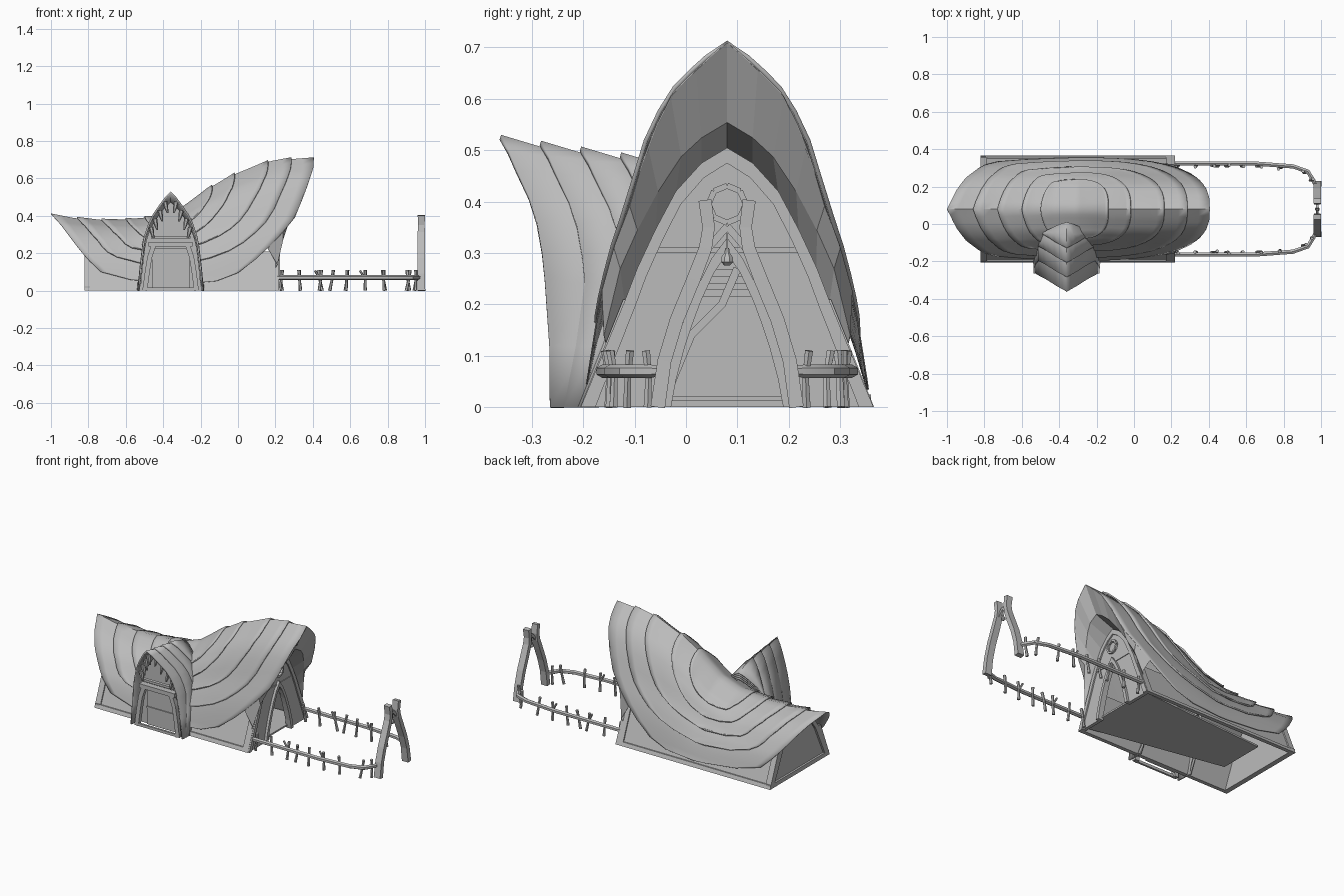
import bpy, bmesh, math, random
from mathutils import Vector

random.seed(4)
cube = bpy.data.objects.get("Cube")
if cube:
    bpy.data.objects.remove(cube, do_unlink=True)

grey = bpy.data.materials.new("weathered grey")
grey.use_nodes = True
grey.diffuse_color = (0.5, 0.5, 0.5, 1)
grey.node_tree.nodes["Principled BSDF"].inputs["Base Color"].default_value = (0.5, 0.5, 0.5, 1)
CY = 0.08          # centre line of the hall
PX = -0.36         # centre line of the porch


def finish(name, bm, thick=0, smooth=False, offset=-1):
    mesh = bpy.data.meshes.new(name)
    bm.to_mesh(mesh)
    bm.free()
    mesh.materials.append(grey)
    ob = bpy.data.objects.new(name, mesh)
    bpy.context.collection.objects.link(ob)
    if thick:
        mod = ob.modifiers.new("thickness", "SOLIDIFY")
        mod.thickness, mod.offset = thick, offset
    if smooth:
        bpy.ops.object.select_all(action="DESELECT")
        ob.select_set(True)
        bpy.context.view_layer.objects.active = ob
        bpy.ops.object.shade_smooth_by_angle(angle=math.radians(35))
    return ob


def loft(name, rows, thick=0, smooth=False, wrap=False, caps=False, offset=-1):
    bm = bmesh.new()
    vs = [[bm.verts.new(p) for p in row] for row in rows]
    n = len(rows[0])
    for a, b in zip(vs, vs[1:]):
        for j in range(n if wrap else n - 1):
            k = (j + 1) % n
            bm.faces.new((a[j], a[k], b[k], b[j]))
    if caps:
        bm.faces.new(vs[0])
        bm.faces.new(vs[-1])
    bmesh.ops.remove_doubles(bm, verts=bm.verts, dist=0.0002)
    if caps:
        bmesh.ops.recalc_face_normals(bm, faces=bm.faces)
    return finish(name, bm, thick, smooth, offset)


def tube(name, path, radii, sides=6, flat=1):
    pts = [Vector(p) for p in path]
    if not isinstance(radii, (list, tuple)):
        radii = [radii] * len(pts)
    rows = []
    for i, p in enumerate(pts):
        t = (pts[min(i + 1, len(pts) - 1)] - pts[max(i - 1, 0)]).normalized()
        a = t.cross(Vector((0, 0, 1) if abs(t.z) < 0.5 else (1, 0, 0))).normalized()
        b = t.cross(a) * flat
        angles = [math.tau * (k + 0.5) / sides for k in range(sides)]
        rows.append([p + radii[i] * (a * math.cos(q) + b * math.sin(q)) for q in angles])
    return loft(name, rows, smooth=sides > 5, wrap=True, caps=True)


def band(name, profile, x0, x1, grow):
    # flat arch strip: profile against a copy shrunk towards the doorway
    inner = [(u * (1 - grow), z * (1 - grow * .6)) for u, z in profile]
    rows = [[(x, CY + p[0], p[1]) for x, p in ((x0, o), (x1, o), (x1, i), (x0, i))]
            for o, i in zip(profile, inner)]
    return loft(name, rows, wrap=True, caps=True)


def box(name, lo, hi):
    rows = [[(x, lo[1], lo[2]), (x, hi[1], lo[2]), (x, hi[1], hi[2]), (x, lo[1], hi[2])]
            for x in (lo[0], hi[0])]
    return loft(name, rows, wrap=True, caps=True)


def interp(table, v):
    for (a, p), (b, q) in zip(table, table[1:]):
        if v <= b:
            return p + (q - p) * max(0, (v - a) / (b - a))
    return table[-1][1]


def mirror(half):
    return [(-u, z) for u, z in reversed(half[1:])] + half


# Swept saddle roof: ridge height along x, relative height across at each end
RIDGE = [(-1, .413), (-.86, .385), (-.72, .372), (-.55, .374), (-.42, .39), (-.3, .435),
         (-.17, .53), (-.02, .615), (.16, .685), (.28, .703), (.405, .713)]
TALL = [(0, 1), (.06, .925), (.11, .855), (.155, .725), (.19, .56), (.22, .45), (.25, .3), (.275, .08)]
LOW = [(0, 1), (.1, .89), (.165, .75), (.235, .46), (.275, .08)]
LOW_TIP = [(0, 1), (.36, .93), (.6, .86), (.85, .73), (.95, .58), (1, 0)]


def roof_height(x, u):
    f = min(max((-.3 - x) / .4, 0), 1)
    return interp(RIDGE, x) * (interp(TALL, abs(u)) * (1 - f) + interp(LOW, abs(u)) * f)


def roof_edge(u, left, right, b):
    s = min(abs(u) / b, 1)
    mid = -0.3
    return mid + (left - mid) * interp(LOW_TIP, s), mid + (right - mid) * (1 - s ** 2.8) ** (1 / 2.8)


layers = [(-1, .405, .276), (-.86, .285, .25), (-.73, .16, .214), (-.6, -.02, .18), (-.5, -.14, .14)]
for k, (left, right, b) in enumerate(layers):
    rows = []
    for i in range(-12, 13):
        u = b * math.sin(math.pi / 2 * i / 12)
        xa, xb = roof_edge(u, left, right, b)
        row = []
        for j in range(25):
            f = j / 24
            x = xa + (xb - xa) * f
            edge = max(abs(u) / b, abs(2 * f - 1)) ** 4
            lift = 0.003 * k + (0.007 * edge if k else 0)
            row.append((x, CY + u + math.copysign(lift, u) * (u != 0), roof_height(x, u) + lift))
        rows.append(row)
    loft(f"roof_layer_{k + 1}", rows, thick=0.008 if k else 0.003, smooth=True)

# Flared soffit under the tall end
wall_arch = [(0, .505), (.05, .475), (.1, .42), (.14, .345), (.175, .27), (.2, .205), (.235, .12)]
lip_arch = [(0, .555), (.05, .525), (.09, .488), (.135, .42), (.175, .345), (.208, .27), (.24, .14)]
lip_x = [.33, .33, .315, .29, .265, .24, .21]
rim = []
for u in (0, .06, .11, .155, .19, .22, .243):
    x = roof_edge(u, *layers[0])[1]
    rim.append((x, u, roof_height(x, u) - 0.003))
for side, name in ((1, "soffit_back"), (-1, "soffit_front")):
    loft(name, [[(.2, CY + side * u, z) for u, z in wall_arch],
                [(x, CY + side * u, z) for x, (u, z) in zip(lip_x, lip_arch)],
                [(x, CY + side * u, z) for x, u, z in rim]], thick=0.002, offset=0)

# Tall end wall with open doorway, arch trim, beam and round window
outer = mirror(wall_arch[:-1] + [(.285, 0)])
door = mirror([(0, .3), (.02, .275), (.045, .23), (.065, .18), (.08, .13), (.1, .06), (.11, 0)])
loft("tall_end_wall", [[(.2, CY + u, z) for u, z in p] for p in (outer, door)], thick=0.02, offset=0)
band("tall_end_trim", outer, .2, .218, .1)
band("doorway_frame", mirror([(0, .33), (.03, .29), (.06, .23), (.08, .18), (.098, .13), (.118, .06), (.13, 0)]),
     .2, .225, .16)
box("tall_end_beam", (.205, CY - .14, .3), (.214, CY + .14, .312))
ring = [(.22, CY + .036 * math.cos(a * math.pi / 4), .395 + .036 * math.sin(a * math.pi / 4)) for a in range(10)]
for a, b in zip(ring, ring[1:]):
    tube("round_window", [a, b], 0.008, 4)

# Low end wall with recessed panel and frame
low = mirror([(0, .355), (.1, .32), (.175, .22), (.285, 0)])
loft("low_end_wall", [[(x, CY + u, z) for u, z in low] for x in (-.808, -.79)], wrap=True, caps=True)
band("low_end_frame", low, -.82, -.805, .12)
box("low_end_sill", (-.82, CY - .28, 0), (-.79, CY + .28, .025))

# Leaning side walls with rails and corner posts
for side, name in ((1, "back"), (-1, "front")):
    def lean(x, z, out=0):
        return (x, CY + side * (.278 + out - .4 * z), z)

    def slab(part, x0, x1, z0, z1, out):
        loft(f"{name}_{part}", [[lean(x, z0, out), lean(x, z1, out), lean(x, z1, -.015), lean(x, z0, -.015)]
                                for x in (x0, x1)], wrap=True, caps=True)
    slab("wall", -.81, .2, 0, .21, 0)
    slab("sill", -.82, .21, 0, .022, .008)
    slab("low_post", -.82, -.785, 0, .21, .008)
    slab("tall_post", .172, .21, 0, .21, .008)

# Floor tapering to the low end, and interior stair
plan = [(.2, CY + .25), (-.64, CY + .19), (-.64, CY - .09), (.2, CY - .25)]
loft("floor", [[(x, y, z) for x, y in plan] for z in (.012, .022)], wrap=True, caps=True)
for i, z in enumerate((.215, .24, .268)):
    box(f"stair_tread_{i + 1}", (-.05 - .04 * i, CY - .06, z), (.0 - .04 * i, CY + .06, z + .014))
for dx in (0, .05):
    tube("stair_rail", [(dx, CY - .12, .02), (dx, CY - .07, .14), (dx, CY - .01, .2), (dx, CY + .02, .27)], 0.011, 4)

# Porch shells: half width, height, front edge depth
PORCH = [(0, .53, -.36), (.03, .5, -.345), (.06, .46, -.328), (.095, .41, -.305), (.12, .36, -.29),
         (.14, .3, -.28), (.15, .25, -.275), (.165, .12, -.266), (.176, 0, -.265)]
for k in range(4):
    rows = []
    for side, pts in ((-1, PORCH[:0:-1]), (1, PORCH)):
        for w, z, y in pts:
            front = y + k * (.078 if z > .25 else .078 * (.35 + z * 2.6))
            back = max(-.17 + .34 * z, front + .01)
            row = []
            for f in (1, .5, 0):
                yy = front + (back - front) * f
                drop = (.3 * (yy - y) - .012 * k) * z / .53
                row.append((PX + side * (w + .002 * k * (w > 0)), yy, z - drop))
            rows.append(row)
    loft(f"porch_shell_{k + 1}", rows, thick=0.01, smooth=True)

# Porch door, leaning frame, beams and hanging teeth
gable = mirror([(w * .93, z * .9) for w, z, y in PORCH])
loft("porch_back_wall", [[(PX + u, y, z) for u, z in gable] for y in (-.205, -.195)], wrap=True, caps=True)
box("porch_door", (PX - .1, -.214, 0), (PX + .1, -.205, .225))
box("door_band", (PX - .1, -.22, .1), (PX + .1, -.21, .11))
box("porch_step", (PX - .15, -.262, 0), (PX + .15, -.25, .016))
box("porch_lintel", (PX - .118, -.265, .235), (PX + .118, -.23, .26))
box("porch_upper_beam", (PX - .105, -.26, .278), (PX + .105, -.24, .292))
for side in (-1, 1):
    tube("porch_post", [(PX + side * u, -.25, z) for u, z in ((.138, 0), (.125, .1), (.112, .18), (.092, .24))], 0.018, 4)
    for w, z, y in ((.03, .465, -.305), (.058, .42, -.29), (.085, .375, -.275), (.105, .33, -.265)):
        x = PX + side * w
        tube("hanging_tooth", [(x, y, z + .01), (x - side * .006, y, z - .02), (x - side * .014, y, z - .05)],
             [.013, .011, .004])

# Fence rails bending round to the gate, with crooked pickets
for side, name in ((1, "back"), (-1, "front")):
    path = [(.2, .243), (.65, .243), (.85, .228), (.93, .2), (.96, .15), (.972, .12)]
    tube(f"{name}_fence_rail", [(x, CY + side * u, .07) for x, u in path], [.013] * 5 + [.008])
    for x in (.23, .33, .44, .5, .58, .68, .78, .91, .95):
        u = interp(path, x)
        dx, dy = random.uniform(-.012, .012), random.uniform(-.008, .008)
        foot, top = (x - dx, CY + side * (u - .012), 0), (x + dx, CY + side * (u - .012) + dy, .11)
        mid = (x + dx * .3, CY + side * (u - .014), .06)
        tube(f"{name}_picket", [foot, mid, top], [.009, .007, .009])
        if x in (.44, .68):
            tube(f"{name}_picket_fork", [mid, (x - .028, CY + side * (u - .012), .108)], .006)

# Gate of two bowed flat posts, with braces and a hanging lantern
for side in (-1, 1):
    bow = [(.135, 0), (.122, .09), (.098, .17), (.065, .25), (.042, .31), (.036, .35), (.043, .403)]
    tube("gate_post", [(.98, CY + side * u, z) for u, z in bow], [.02, .019, .019, .019, .018, .017, .018], 4, 1.5)
    tube("gate_brace", [(.98, CY + side * .045, .3), (.98, CY, .352)], .01, 4)
tube("lantern_cord", [(.98, CY, .35), (.98, CY, .3)], .002, 4)
tube("lantern", [(.98, CY, z) for z in (.31, .3, .292, .283, .276)], [.004, .006, .012, .013, .006], 8)
